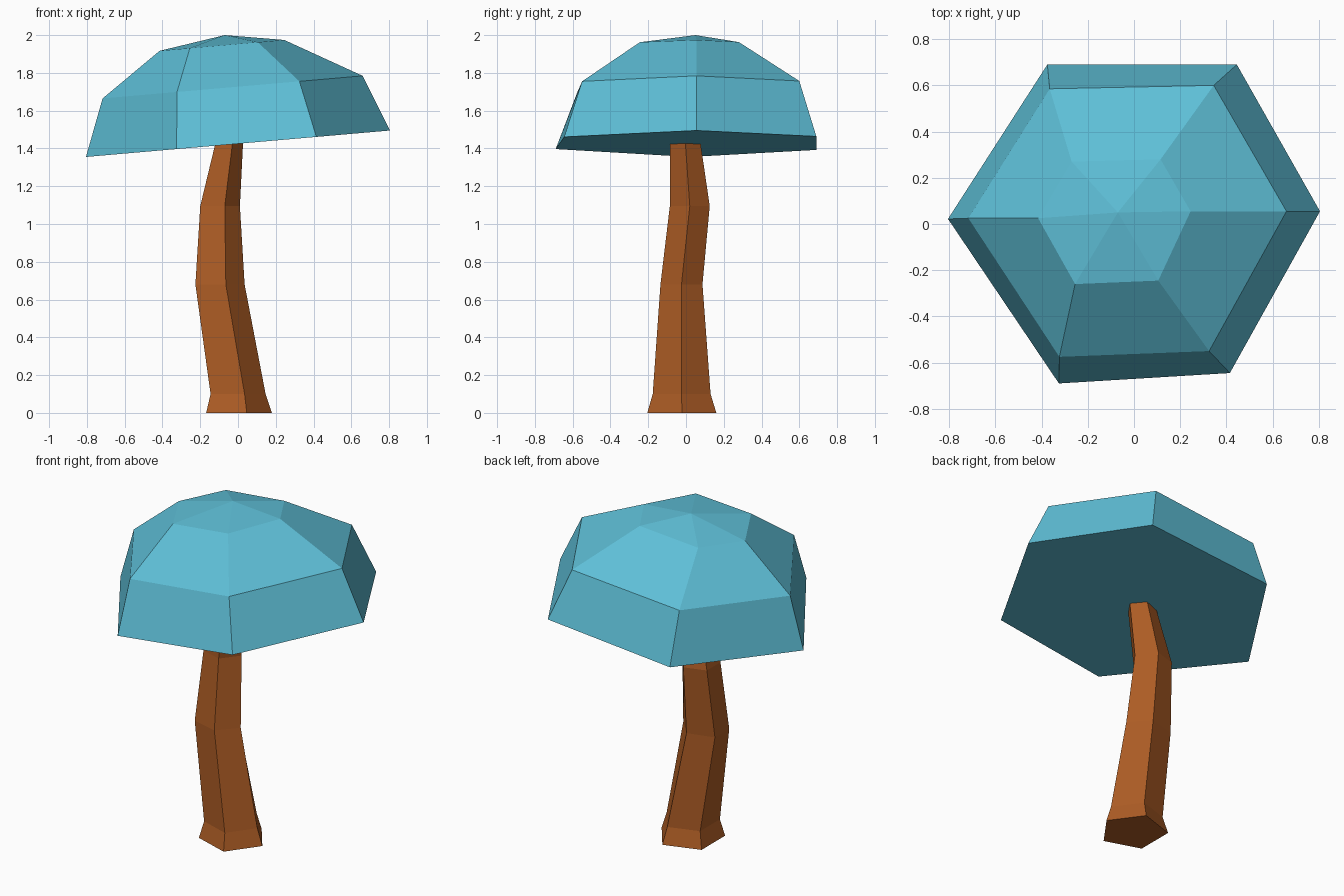
import bpy, bmesh
from math import cos, sin, tau

default_cube = bpy.data.objects.get("Cube")
if default_cube:
    bpy.data.objects.remove(default_cube, do_unlink=True)


def make_material(name, color):
    mat = bpy.data.materials.new(name)
    mat.use_nodes = True
    mat.diffuse_color = color
    mat.node_tree.nodes["Principled BSDF"].inputs["Base Color"].default_value = color
    return mat


def loft(name, rings, mat, apex=None):
    """Skin a stack of rings, closing the base and either the top or an apex."""
    bm = bmesh.new()
    loops = [[bm.verts.new(p) for p in ring] for ring in rings]
    count = len(loops[0])
    for low, high in zip(loops, loops[1:]):
        for i in range(count):
            j = (i + 1) % count
            bm.faces.new((low[i], low[j], high[j], high[i]))
    bm.faces.new(loops[0][::-1])
    if apex:
        tip = bm.verts.new(apex)
        for i in range(count):
            bm.faces.new((loops[-1][i], loops[-1][(i + 1) % count], tip))
    else:
        bm.faces.new(loops[-1])
    bmesh.ops.recalc_face_normals(bm, faces=bm.faces[:])
    mesh = bpy.data.meshes.new(name)
    bm.to_mesh(mesh)
    bm.free()
    mesh.materials.append(mat)
    obj = bpy.data.objects.new(name, mesh)
    bpy.context.collection.objects.link(obj)
    return obj


teal = make_material("teal cap", (0.112, 0.521, 0.679, 1))
brown = make_material("brown wood", (0.413, 0.107, 0.018, 1))

# Trunk: bent five-sided column (centre x, centre y, height, radius x, radius y)
sections = [
    (-0.013, -0.022, 0.0, 0.192, 0.192),
    (-0.015, -0.023, 0.10, 0.161, 0.161),
    (-0.109, -0.024, 0.68, 0.144, 0.117),
    (-0.106, 0.020, 1.095, 0.116, 0.111),
    (-0.053, -0.004, 1.435, 0.080, 0.084),
]
trunk_rings = [
    [(cx + rx * cos(tau * i / 5), cy + ry * sin(tau * i / 5), z) for i in range(5)]
    for cx, cy, z, rx, ry in sections
]
loft("trunk", trunk_rings, brown)

# Cap: irregular six-sided rings, each tilted up towards +x
TILT = 0.087
outlines = [
    (1.425, [(0.805, 0.055), (0.445, 0.69), (-0.375, 0.69),
             (-0.805, 0.022), (-0.325, -0.69), (0.415, -0.645)]),
    (1.727, [(0.66, 0.055), (0.345, 0.60), (-0.365, 0.585),
             (-0.717, 0.025), (-0.323, -0.575), (0.325, -0.55)]),
    (1.953, [(0.245, 0.055), (0.115, 0.28), (-0.27, 0.27),
             (-0.415, 0.025), (-0.255, -0.26), (0.105, -0.245)]),
]
cap_rings = [[(x, y, z + TILT * x) for x, y in pts] for z, pts in outlines]
loft("cap", cap_rings, teal, apex=(-0.07, 0.05, 2.0))
